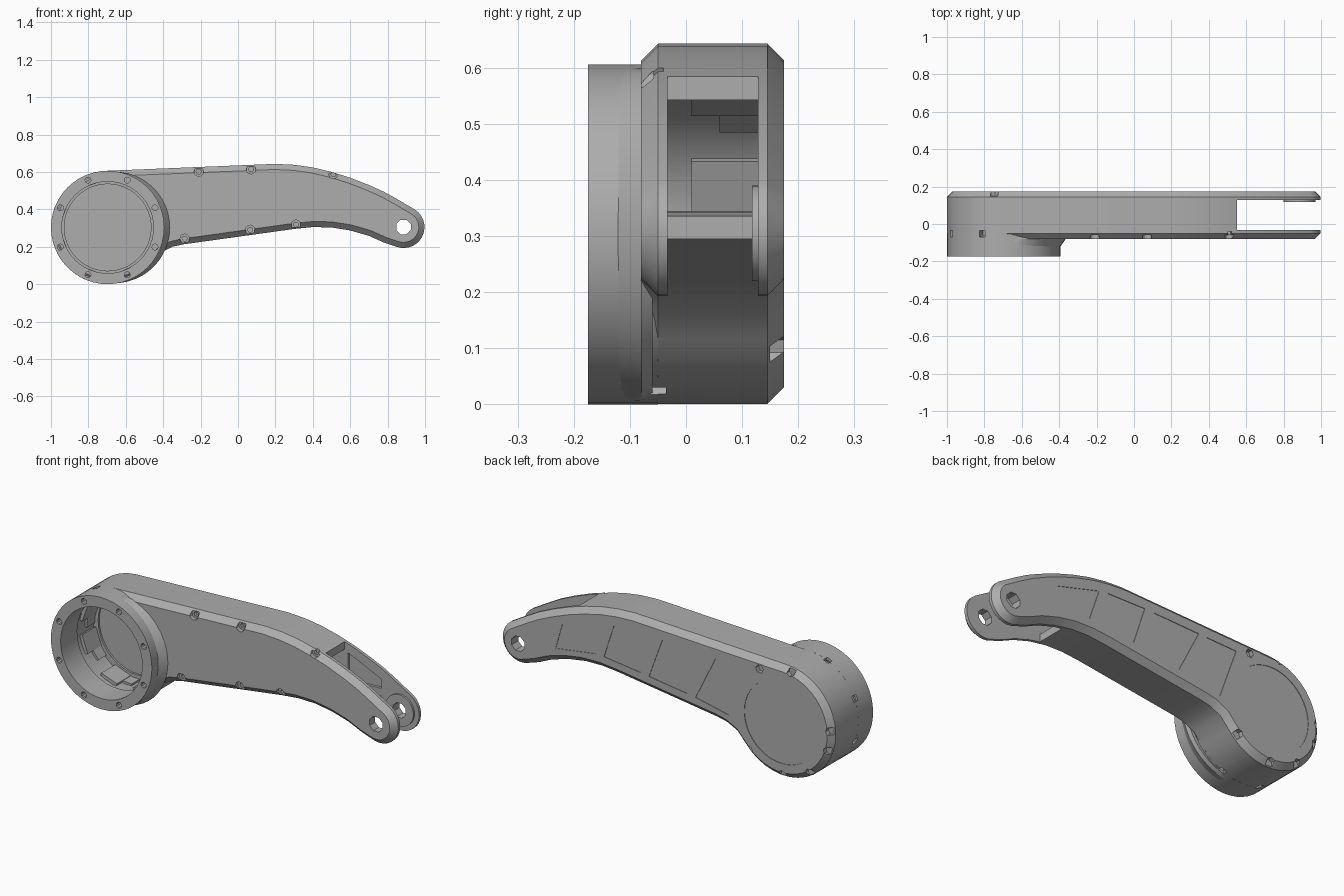
import bpy, bmesh
from math import sin, cos, radians, tau
from mathutils import Vector

cube = bpy.data.objects.get("Cube")
if cube:
    bpy.data.objects.remove(cube, do_unlink=True)

grey = bpy.data.materials.new("machined_grey")
grey.use_nodes = True
COLOUR = (0.42, 0.42, 0.42, 1)
grey.diffuse_color = COLOUR
grey.node_tree.nodes["Principled BSDF"].inputs["Base Color"].default_value = COLOUR

HUB, HUB_R = (-0.697, 0.303), 0.303
PIN, PIN_R = (0.885, 0.305), 0.112
INNER_F, INNER_B = -0.033, 0.128   # inner faces of the two side plates


def polar(c, r, deg):
    return (c[0] + r * cos(radians(deg)), c[1] + r * sin(radians(deg)))


def arc(c, r, a, b, n):
    return [polar(c, r, a + (b - a) * i / n) for i in range(n + 1)]


def circle(c, r, n=40, start=0):
    return [polar(c, r, start + 360 * i / n) for i in range(n)]


def inset(points, d):
    """Shrink a counter-clockwise outline by d with mitred corners."""
    out = []
    for i, p in enumerate(points):
        p, a, b = Vector(p), Vector(points[i - 1]), Vector(points[(i + 1) % len(points)])
        e, f = (p - a).normalized(), (b - p).normalized()
        m, k = Vector((-e.y, e.x)), Vector((-f.y, f.x))
        out.append(tuple(p + (m + k) * d / (1 + m.dot(k))))
    return out


def spoke(c, deg, r0, r1, width):
    """Rectangle lying along a radius."""
    u = Vector((cos(radians(deg)), sin(radians(deg))))
    v = Vector((-u.y, u.x)) * width / 2
    c = Vector(c)
    return [tuple(c + u * r0 - v), tuple(c + u * r1 - v), tuple(c + u * r1 + v), tuple(c + u * r0 + v)]


def solid(name, *lofts):
    """Each loft is a list of (y, outline) sections, capped at both ends."""
    bm = bmesh.new()
    for sections in lofts:
        rings = [[bm.verts.new((x, y, z)) for x, z in pts] for y, pts in sections]
        for r, s in zip(rings, rings[1:]):
            for i in range(len(r)):
                bm.faces.new((r[i - 1], r[i], s[i], s[i - 1]))
        bm.faces.new(rings[0])
        bm.faces.new(rings[-1][::-1])
    bmesh.ops.recalc_face_normals(bm, faces=bm.faces)
    mesh = bpy.data.meshes.new(name)
    bm.to_mesh(mesh)
    bm.free()
    mesh.materials.append(grey)
    obj = bpy.data.objects.new(name, mesh)
    bpy.context.collection.objects.link(obj)
    return obj


def prism(pts, y0, y1):
    return [(y0, pts), (y1, pts)]


def cut(targets, *lofts):
    cutter = solid("cutter", *lofts)
    for t in targets:
        mod = t.modifiers.new("cut", 'BOOLEAN')
        mod.operation, mod.solver, mod.object = 'DIFFERENCE', 'EXACT', cutter
        with bpy.context.temp_override(object=t, active_object=t, selected_objects=[t]):
            bpy.ops.object.modifier_apply(modifier=mod.name)
    bpy.data.objects.remove(cutter, do_unlink=True)


# Side outline of the arm: hub arc, underside, pin eye, upper edge
under = [(-0.41, 0.17), (-0.35, 0.2), (-0.29, 0.213), (0.3, 0.295), (0.4, 0.305),
         (0.5, 0.303), (0.6, 0.287), (0.7, 0.258), (0.78, 0.222)]
upper = [(0.85, 0.455), (0.78, 0.494), (0.7, 0.53), (0.6, 0.569), (0.5, 0.6),
         (0.4, 0.624), (0.3, 0.638), (0.2, 0.643)]
outline = (arc(HUB, HUB_R, 92.5, 322, 24) + under
           + arc(PIN, PIN_R, -112, 55, 14) + upper)

arm = solid("arm_body", [(-0.08, inset(outline, 0.03)), (-0.05, outline),
                         (0.145, outline), (0.175, inset(outline, 0.03))])
housing = solid("hub_housing", prism(circle(HUB, HUB_R, 48), -0.175, -0.05))
# Sloped blend from the housing onto the front plate
flare = solid("housing_flare", [(-0.125, circle(HUB, 0.3, 48)),
                                (-0.079, circle((HUB[0] + 0.035, HUB[1]), 0.298, 48)),
                                (-0.06, circle((HUB[0] + 0.035, HUB[1]), 0.29, 48))])
parts = [arm, housing, flare]

# Hollow interior, open fork and hub bore
cut([arm], prism(inset(outline, 0.04), INNER_F, INNER_B))
cut([arm], prism([(0.55, -0.1), (1.2, -0.1), (1.2, 0.9), (0.55, 0.9)], INNER_F, INNER_B))
cut(parts, prism(circle(HUB, 0.245, 48), -0.3, 0.0))
cut([arm], prism(circle(HUB, 0.232, 48), 0.1, 0.139))

# Pin holes through the fork
cut([arm], prism(circle(PIN, 0.042, 8, 22.5), -0.3, 0.3))

# Flange screw holes and nut slots
ANGLES = [22.5 + 45 * i for i in range(8)]
cut([housing, flare], *[prism(circle(polar(HUB, 0.274, a), 0.016, 10), -0.2, -0.055) for a in ANGLES])
cut([arm, housing], *[prism(spoke(HUB, a, 0.25, 0.34, 0.032), -0.07, -0.036) for a in ANGLES[2:7]])

# Screw pockets along the front chamfer
screws = [(-0.21, 0.602), (0.07, 0.614), (0.51, 0.588), (-0.285, 0.243), (0.065, 0.29), (0.31, 0.318)]
cut([arm], *[prism(circle(p, 0.025, 12), -0.1, -0.058) for p in screws])
cut([arm], *[prism(circle(p, 0.014, 6), -0.1, -0.04) for p in screws])

# Hexagonal pockets around the back of the hub
cut([arm], *[prism(circle(polar(HUB, 0.285, a), 0.023, 6, a), 0.15, 0.2)
             for a in (62, 100, 176, 198, 235, 270, 314)])


def edge_z(points, x):
    pts = sorted(points)
    for (x0, z0), (x1, z1) in zip(pts, pts[1:]):
        if x0 <= x <= x1:
            return z0 + (z1 - z0) * (x - x0) / (x1 - x0)


# Shallow recesses on the back face: hub disc and four slanted panels
top_edge = upper + [outline[0]]
recesses = [prism(circle(HUB, 0.225, 48), 0.172, 0.2)]
for low0, low1, high0, high1 in ((0.42, 0.66, 0.36, 0.62), (0.15, 0.37, 0.08, 0.31),
                                 (-0.13, 0.1, -0.25, 0.02), (-0.38, -0.18, -0.48, -0.3)):
    panel = [(x, edge_z(under, x) + 0.07) for x in (low0, low1)]
    panel += [(x, edge_z(top_edge, x) - 0.08) for x in (high1, high0)]
    recesses.append(prism(panel, 0.172, 0.2))
cut([arm], *recesses)

# Triangular lightening pockets inside the rear fork plate
cut([arm], prism([(0.57, 0.34), (0.74, 0.3), (0.77, 0.35)], 0.1, 0.143),
    prism([(0.57, 0.38), (0.77, 0.39), (0.77, 0.44), (0.57, 0.53)], 0.1, 0.143))

# Raised boss around the rear pin hole
boss = solid("rear_pin_boss", prism(circle(PIN, 0.085, 32), 0.118, 0.135))
cut([boss], prism(circle(PIN, 0.042, 8, 22.5), 0.0, 0.2))

# Stepped lugs standing against the inner hub wall
lugs = solid("hub_inner_lugs",
             *[prism(spoke(HUB, a, 0.243, 0.275, 0.1), 0.01, 0.13) for a in (110, 160, 200, 250, 295)],
             *[prism(spoke(HUB, a + 17, 0.25, 0.275, 0.06), 0.06, 0.13) for a in (110, 160, 200, 250)])

for obj in parts + [boss, lugs]:
    bpy.ops.object.select_all(action='DESELECT')
    obj.select_set(True)
    bpy.context.view_layer.objects.active = obj
    bpy.ops.object.shade_smooth_by_angle(angle=radians(25))
